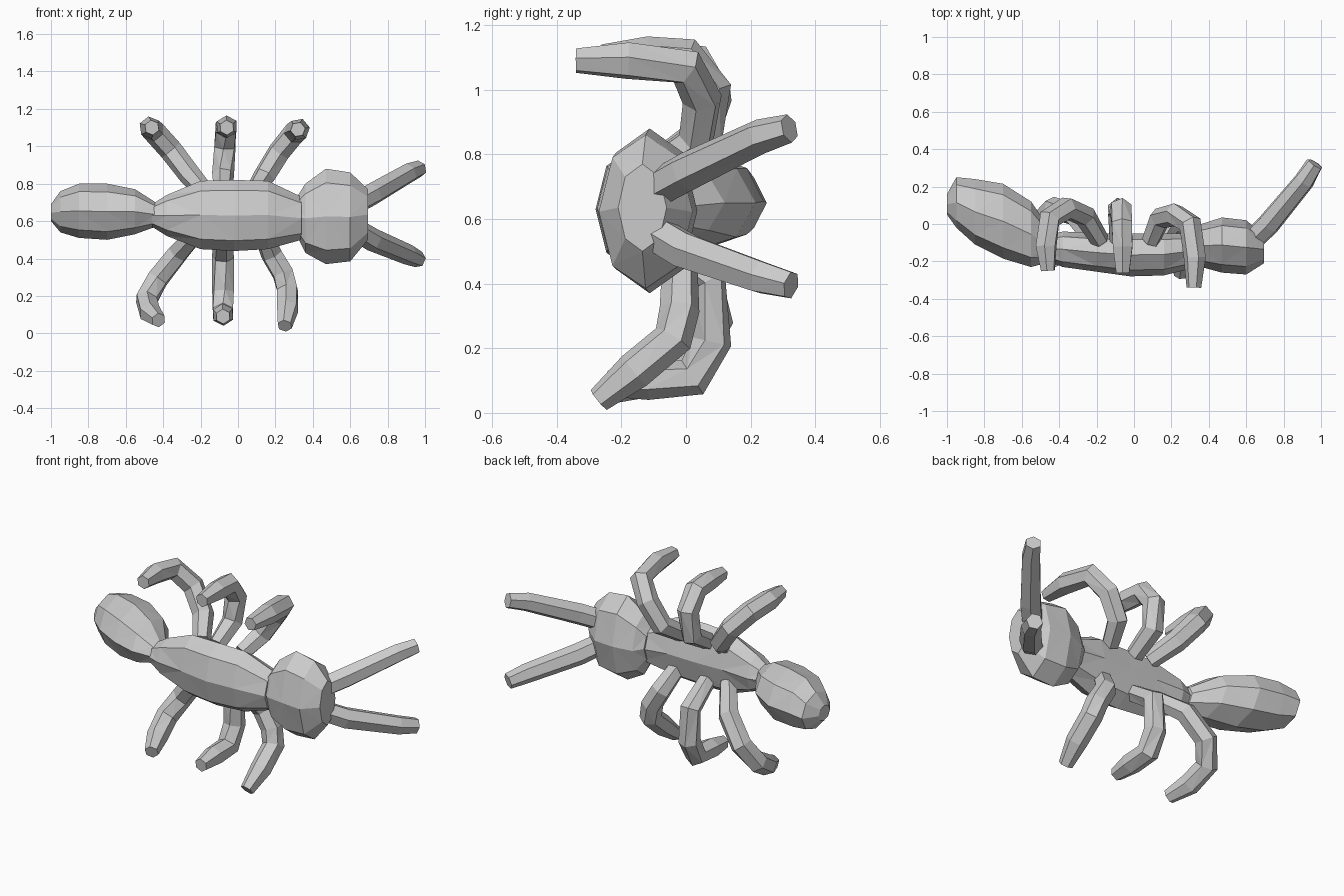
import bpy, bmesh, math
from mathutils import Vector

if "Cube" in bpy.data.objects:
    bpy.data.objects.remove(bpy.data.objects["Cube"])


def loft(name, rings):
    """Skin a list of vertex rings, cap both ends, flat shaded."""
    bm = bmesh.new()
    rows = [[bm.verts.new(p) for p in r] for r in rings]
    n = len(rows[0])
    for a, b in zip(rows, rows[1:]):
        for i in range(n):
            j = (i + 1) % n
            bm.faces.new((a[i], a[j], b[j], b[i]))
    bm.faces.new(rows[0])
    bm.faces.new(rows[-1])
    bmesh.ops.recalc_face_normals(bm, faces=bm.faces)
    bmesh.ops.triangulate(bm, faces=bm.faces)
    me = bpy.data.meshes.new(name)
    bm.to_mesh(me)
    bm.free()
    ob = bpy.data.objects.new(name, me)
    bpy.context.collection.objects.link(ob)
    return ob


def body(name, sections, n=8):
    """Sections across x: (x, y min, y max, z min, z max)."""
    rings = []
    for x, y0, y1, z0, z1 in sections:
        ring = []
        for i in range(n):
            a = math.tau * i / n
            ring.append((x, (y0 + y1) / 2 + (y1 - y0) / 2 * math.cos(a),
                         (z0 + z1) / 2 + (z1 - z0) / 2 * math.sin(a)))
        rings.append(ring)
    return loft(name, rings)


def limb(name, path, radii, n=6):
    """Faceted tube along a bent path."""
    pts = [Vector(p) for p in path]
    side = None
    rings = []
    for k, p in enumerate(pts):
        d0 = (p - pts[k - 1]).normalized() if k else Vector()
        d1 = (pts[k + 1] - p).normalized() if k < len(pts) - 1 else Vector()
        t = (d0 + d1).normalized()
        if side is None:
            side = t.orthogonal()
        side = (side - t * side.dot(t)).normalized()
        up = t.cross(side)
        rings.append([p + radii[k] * (side * math.cos(math.tau * i / n)
                                      + up * math.sin(math.tau * i / n))
                      for i in range(n)])
    return loft(name, rings)


# Three body segments
body("abdomen", [(-1.0, .05, .16, .60, .69), (-.95, -.02, .25, .54, .76),
                 (-.85, -.11, .24, .51, .80), (-.70, -.185, .215, .50, .80),
                 (-.55, -.23, .12, .53, .77), (-.44, -.20, -.04, .57, .70)])
body("thorax", [(-.46, -.20, -.06, .57, .69), (-.38, -.23, -.04, .52, .74),
                (-.20, -.255, -.05, .45, .815), (-.02, -.28, -.05, .44, .82),
                (.16, -.275, -.05, .45, .815), (.34, -.23, -.05, .50, .73)])
body("head", [(.31, -.20, -.04, .53, .72), (.36, -.23, 0, .43, .80),
              (.47, -.26, .035, .37, .88), (.60, -.27, .02, .385, .86),
              (.695, -.21, -.06, .50, .77)])

# Antennae
ar = (.06, .062, .055, .045)
limb("upper_antenna", [(.62, -.10, .69), (.72, .0, .745), (.91, .23, .855), (.97, .32, .88)], ar)
limb("lower_antenna", [(.62, -.10, .56), (.72, .0, .50), (.91, .23, .42), (.965, .325, .395)], ar)

# Six curled legs: hip, thigh, knee, shin, tip
lr = (.05, .06, .062, .062, .06, .04)
legs = {
    "upper_rear_leg": [(-.18, -.09, .76), (-.26, .04, .85), (-.36, .085, .98),
                       (-.45, .03, 1.08), (-.47, -.12, 1.10), (-.46, -.25, 1.10)],
    "upper_middle_leg": [(-.08, -.09, .76), (-.08, .06, .85), (-.07, .08, 1.0),
                         (-.065, .0, 1.10), (-.06, -.12, 1.105), (-.06, -.26, 1.10)],
    "upper_front_leg": [(.09, -.09, .76), (.14, .03, .84), (.22, .05, .97),
                        (.30, .0, 1.07), (.325, -.18, 1.09), (.32, -.34, 1.09)],
    "lower_rear_leg": [(-.22, -.09, .54), (-.32, .05, .43), (-.43, .085, .29),
                       (-.49, .02, .18), (-.47, -.10, .11), (-.425, -.22, .07)],
    "lower_middle_leg": [(-.08, -.09, .52), (-.08, .07, .41), (-.08, .08, .22),
                         (-.08, .02, .11), (-.08, -.12, .10), (-.08, -.24, .09)],
    "lower_front_leg": [(.13, -.11, .54), (.18, -.02, .42), (.24, -.02, .32),
                        (.265, -.04, .23), (.265, -.16, .13), (.25, -.27, .04)],
}
for name, path in legs.items():
    limb(name, path, lr)
